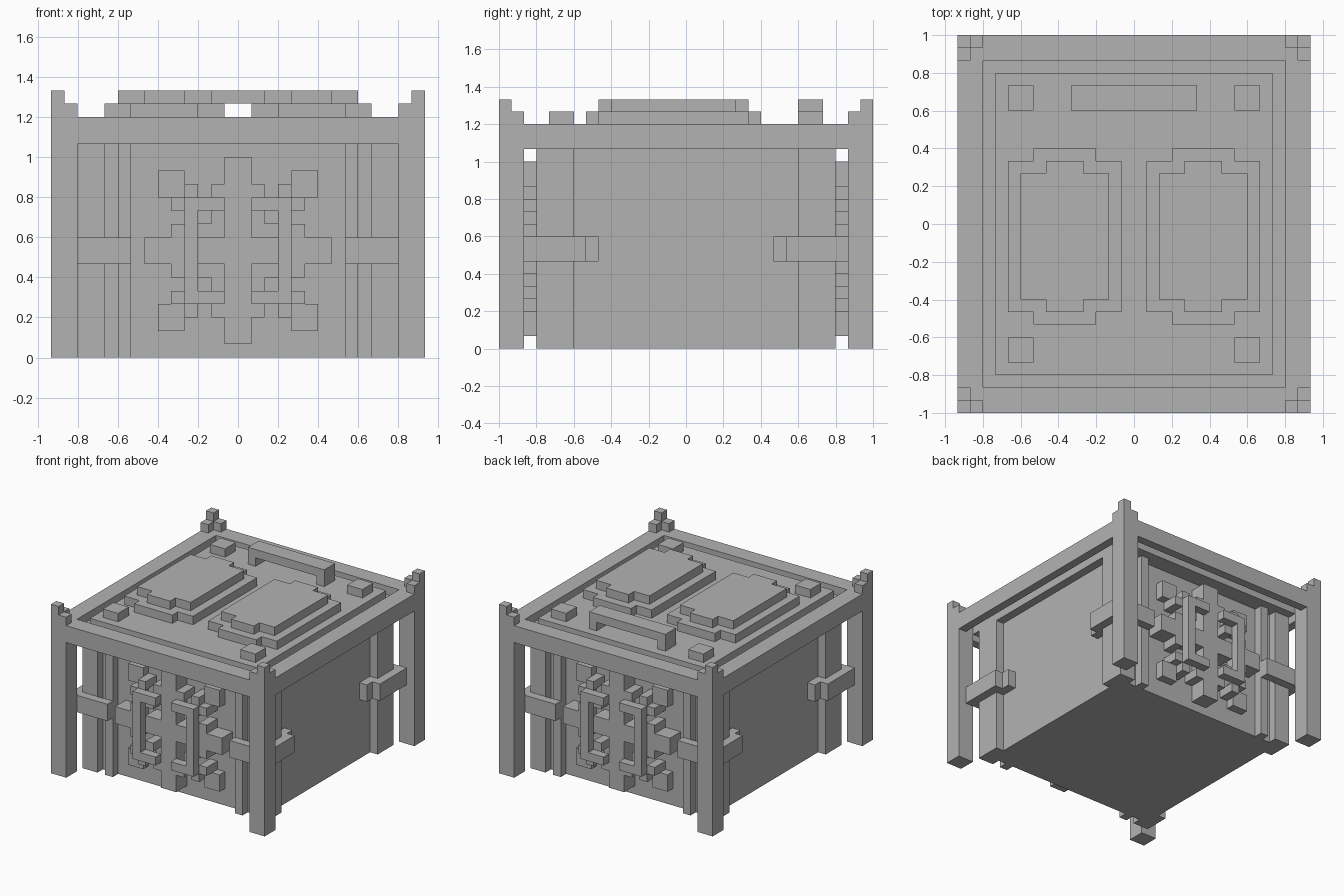
import bpy
import bmesh
from itertools import product

if "Cube" in bpy.data.objects:
    bpy.data.objects.remove(bpy.data.objects["Cube"], do_unlink=True)

U = 1 / 15  # one block

grey = bpy.data.materials.new("plain grey")
grey.use_nodes = True
colour = (0.45, 0.45, 0.45, 1)
grey.diffuse_color = colour
grey.node_tree.nodes["Principled BSDF"].inputs["Base Color"].default_value = colour


def build(name, boxes, mirror=""):
    """Make one object from boxes ((x0, x1), (y0, y1), (z0, z1)) in blocks,
    repeated on the other side of each mirrored axis."""
    bm = bmesh.new()
    signs_x = (1, -1) if "x" in mirror else (1,)
    signs_y = (1, -1) if "y" in mirror else (1,)
    for spans, sx, sy in product(boxes, signs_x, signs_y):
        verts = bmesh.ops.create_cube(bm, size=1)["verts"]
        for v in verts:
            for axis, sign in enumerate((sx, sy, 1)):
                lo, hi = spans[axis]
                v.co[axis] = sign * U * (lo if v.co[axis] < 0 else hi)
    bmesh.ops.recalc_face_normals(bm, faces=bm.faces)
    mesh = bpy.data.meshes.new(name)
    bm.to_mesh(mesh)
    bm.free()
    mesh.materials.append(grey)
    obj = bpy.data.objects.new(name, mesh)
    bpy.context.collection.objects.link(obj)
    return obj


def both_ends(boxes, middle):
    """Add the copy of each box reflected about a height."""
    return boxes + [(x, y, (2 * middle - z1, 2 * middle - z0))
                    for x, y, (z0, z1) in boxes]


# Main chest with corner pillars and thin uprights
build("chest_body", [((-11, 11), (-11, 11), (0, 16))])
build("corner_pillars", [((10, 12), (9, 12), (0, 16))], "xy")
build("thin_uprights", [((8, 9), (11, 12), (0, 16))], "xy")

# Outer legs with stepped finials
build("legs", [((12, 14), (13, 15), (0, 18))], "xy")
build("finials", [((13, 14), (14, 15), (18, 20)),
                  ((12, 13), (14, 15), (18, 19)),
                  ((13, 14), (13, 14), (18, 19))], "xy")

# Top frame: outer rails with an inward lip
build("front_back_rails", [((-12, 12), (14, 15), (16, 18)),
                           ((-12, 12), (13, 14), (17, 18))], "y")
build("side_rails", [((13, 14), (-13, 13), (16, 18)),
                     ((12, 13), (-13, 13), (17, 18))], "x")

# Lid in two steps
build("lid_ledge", [((-12, 12), (-13, 13), (16, 17))])
build("lid_panel", [((-11, 11), (-12, 12), (17, 18))])

# Brackets joining the legs to the chest
build("leg_brackets", [((8, 13), (12, 13), (7, 9)),
                       ((12, 13), (8, 12), (7, 9)),
                       ((11, 12), (7, 9), (7, 9))], "xy")

# Stepped pads, studs and handle on the lid
build("lid_pads", [((1, 10), (-7, 5), (18, 19)),
                   ((3, 8), (-8, 6), (18, 19)),
                   ((2, 9), (-6, 4), (19, 20)),
                   ((4, 7), (-7, 5), (19, 20))], "x")
build("lid_studs", [((8, 10), (9, 11), (18, 19))], "xy")
build("lid_handle", [((-5, 5), (9, 11), (19, 20)),
                     ((-5, -4), (9, 11), (18, 19)),
                     ((4, 5), (9, 11), (18, 19))])

# Ornament on the front and back walls
build("ornament_cross", [((-1, 1), (11, 13), (1, 15)),
                         ((-3, 3), (11, 13), (7, 9))], "y")
build("ornament_corner_blocks", both_ends([((4, 6), (11, 12), (12, 14))], 8), "xy")
build("ornament_links", both_ends([((4, 5), (11, 13), (11, 12)),
                                   ((3, 4), (11, 13), (12, 13)),
                                   ((1, 2), (11, 13), (12, 13)),
                                   ((2, 3), (11, 13), (10, 11))], 8), "xy")
build("ornament_side_arms", [((4, 7), (11, 13), (7, 9)),
                             ((4, 5), (11, 13), (6, 10))], "xy")
build("ornament_loops", [((3, 4), (13, 14), (4, 12))]
      + both_ends([((1, 3), (13, 14), (11, 12))], 8), "xy")
